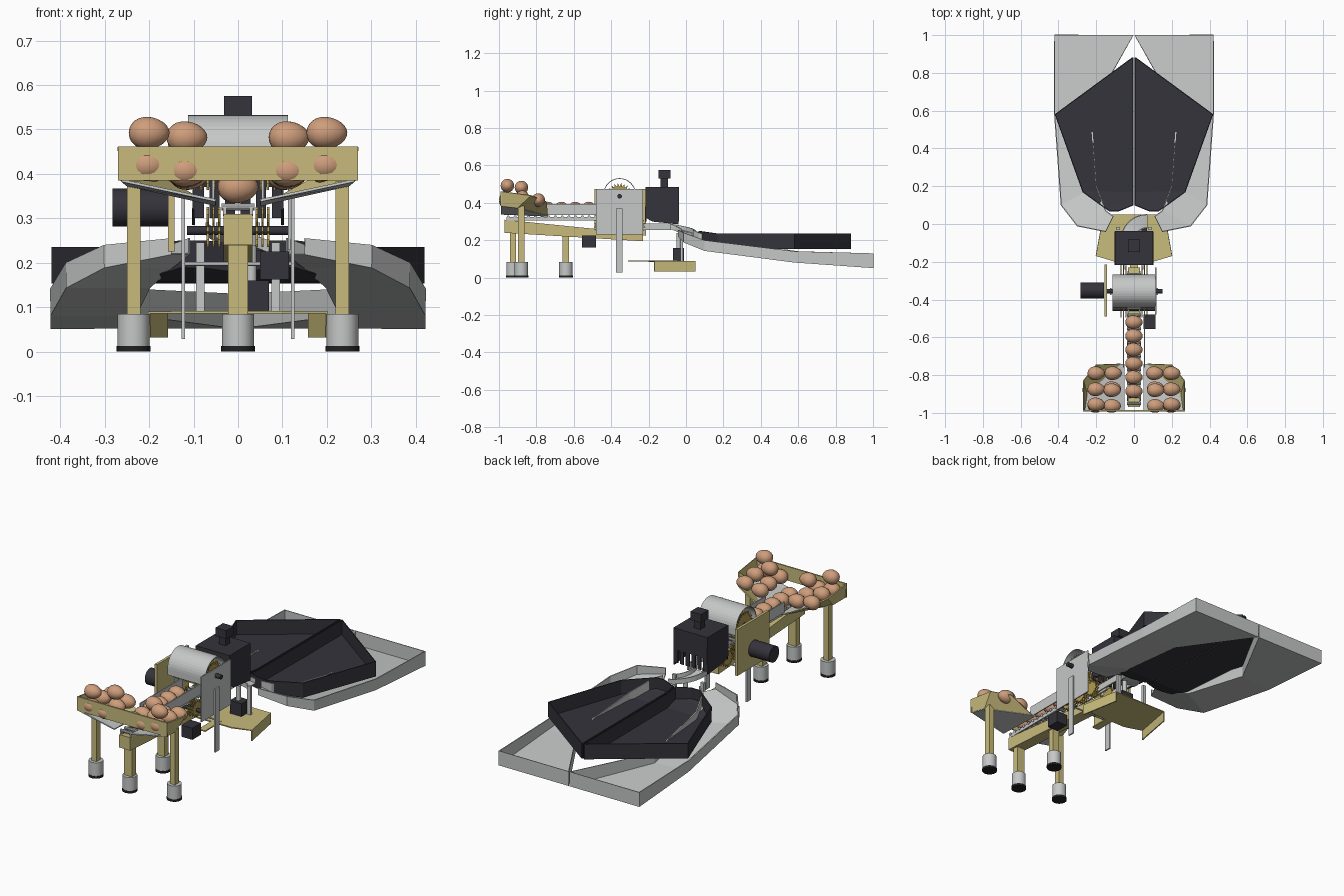
import bpy, bmesh, math
from mathutils import Vector

if "Cube" in bpy.data.objects:
    bpy.data.objects.remove(bpy.data.objects["Cube"])


def material(name, r, g, b):
    m = bpy.data.materials.new(name)
    m.use_nodes = True
    m.diffuse_color = (r, g, b, 1)
    m.node_tree.nodes["Principled BSDF"].inputs["Base Color"].default_value = (r, g, b, 1)
    return m


YELLOW = material("pale yellow", 0.58, 0.5, 0.2)
GREY = material("light grey", 0.56, 0.58, 0.57)
DARK = material("charcoal", 0.035, 0.033, 0.043)
BLACK = material("rubber black", 0.015, 0.015, 0.018)
EGG = material("egg brown", 0.62, 0.34, 0.2)
GOLD = material("brush gold", 0.45, 0.33, 0.08)


def finish(name, bm, mat, thick=0, smooth=False):
    bmesh.ops.recalc_face_normals(bm, faces=bm.faces)
    me = bpy.data.meshes.new(name)
    bm.to_mesh(me)
    bm.free()
    me.materials.append(mat)
    ob = bpy.data.objects.new(name, me)
    bpy.context.collection.objects.link(ob)
    if thick:
        mod = ob.modifiers.new("thickness", "SOLIDIFY")
        mod.thickness, mod.offset = thick, 0
    if smooth:
        bpy.ops.object.select_all(action='DESELECT')
        ob.select_set(True)
        bpy.context.view_layer.objects.active = ob
        bpy.ops.object.shade_smooth_by_angle()
    return ob


def box(name, x, y, z, mat):
    bm = bmesh.new()
    bmesh.ops.create_cube(bm, size=1)
    for v in bm.verts:
        v.co = [a[0] + (c + 0.5) * (a[1] - a[0]) for a, c in zip((x, y, z), v.co)]
    return finish(name, bm, mat)


def cylinder(name, centre, r, depth, axis, mat, sides=32):
    bm = bmesh.new()
    bmesh.ops.create_cone(bm, cap_ends=True, segments=sides, radius1=r, radius2=r, depth=depth)
    turn = Vector(axis).to_track_quat('Z', 'Y')
    for v in bm.verts:
        v.co = turn @ v.co + Vector(centre)
    return finish(name, bm, mat, smooth=True)


def sheet(name, faces, mat, thick=0.006):
    bm = bmesh.new()
    for f in faces:
        bm.faces.new([bm.verts.new(p) for p in f])
    bmesh.ops.remove_doubles(bm, verts=bm.verts, dist=0.0001)
    return finish(name, bm, mat, thick)


def tray(name, stations, side, mat, caps):
    """Stations hold inner x, y, outer x, y, floor z and rim height."""
    inner = [Vector((side * s[0], s[1], s[4])) for s in stations]
    outer = [Vector((side * s[2], s[3], s[4])) for s in stations]
    rise = [Vector((0, 0, s[5])) for s in stations]
    faces = []
    for i in range(len(stations) - 1):
        faces.append((inner[i], inner[i + 1], outer[i + 1], outer[i]))
        for e in (inner, outer):
            faces.append((e[i], e[i + 1], e[i + 1] + rise[i + 1], e[i] + rise[i]))
    for i in caps:
        faces.append((inner[i], outer[i], outer[i] + rise[i], inner[i] + rise[i]))
    sheet(name, faces, mat)


def egg(name, x, y, z):
    bm = bmesh.new()
    bmesh.ops.create_uvsphere(bm, u_segments=20, v_segments=12, radius=1)
    for v in bm.verts:
        taper = 1 - 0.12 * v.co.x
        v.co = (x + v.co.x * 0.046, y + v.co.y * taper * 0.036, z + v.co.z * taper * 0.036)
    finish(name, bm, EGG, smooth=True)


def brush(name, x, y, z, r, spikes):
    """Thin star-shaped bristle disc around the x axis."""
    bm = bmesh.new()
    ring = []
    for i in range(spikes * 2):
        a, q = math.pi * i / spikes, r if i % 2 else r * 0.72
        ring.append(bm.verts.new((x, y + q * math.cos(a), z + q * math.sin(a))))
    bm.faces.new(ring)
    finish(name, bm, GOLD, 0.005)


# Collecting pans and dark sorting trays
pan = [(0.004, 1.0, 0.42, 1.0, 0.053, 0.077), (0.23, 0.6, 0.42, 0.58, 0.083, 0.058),
       (0.2, 0.2, 0.385, 0.1, 0.145, 0.055), (0.15, 0.07, 0.3, -0.01, 0.19, 0.05),
       (0.11, 0.04, 0.15, -0.04, 0.22, 0.035)]
lid = [(0.006, 0.88, 0.008, 0.88, 0.155, 0.08), (0.006, 0.58, 0.417, 0.58, 0.155, 0.08),
       (0.006, 0.17, 0.27, 0.17, 0.158, 0.078), (0.006, 0.1, 0.16, 0.09, 0.18, 0.066),
       (0.08, 0.07, 0.13, 0.07, 0.19, 0.06)]
for s, label in ((1, "left"), (-1, "right")):
    tray(label + "_collecting_pan", pan, s, GREY, (0,))
    tray(label + "_sorting_tray", lid, s, DARK, (0, 4))

# Sorter base with folded skirts, motor and swinging chute
base = [(-0.1, -0.2), (-0.2, -0.17), (-0.16, 0.05), (0.16, 0.05), (0.2, -0.17), (0.1, -0.2)]
sheet("sorter_base", [[(x, y, 0.088) for x, y in base]]
      + [[(s * 0.2, -0.17, 0.088), (s * 0.16, 0.05, 0.088), (s * 0.16, 0.05, 0.032),
          (s * 0.2, -0.17, 0.032)] for s in (1, -1)], YELLOW)
box("base_tab", (-0.02, 0.02), (-0.31, -0.17), (0.086, 0.092), YELLOW)
box("sorter_motor", (0.0, 0.07), (-0.07, -0.01), (0.09, 0.16), DARK)
cylinder("sorter_shaft", (0.03, -0.04, 0.2), 0.012, 0.08, (0, 0, 1), GREY)
arc = []
for i in range(9):
    a = math.pi * (1 - i / 16)
    d = Vector((math.cos(a), math.sin(a), 0))
    c = Vector((0.07, -0.09, 0.265 - 0.005 * i))
    arc.append((c + d * 0.07, c + d * 0.14))
up = Vector((0, 0, 0.025))
sheet("swing_chute", [f for p, q in zip(arc, arc[1:]) for f in (
    (p[0], p[1], q[1], q[0]), (p[0], q[0], q[0] + up, p[0] + up),
    (p[1], q[1], q[1] + up, p[1] + up))], GREY)
for s in (1, -1):
    box("chute_post", (s * 0.085 - 0.01, s * 0.085 + 0.01), (-0.03, -0.015), (0.09, 0.245), GREY)
    box("delivery_rail", (s * 0.045 - 0.004, s * 0.045 + 0.004), (-0.24, -0.08), (0.255, 0.29), GREY)

# Inspection box, open underneath, with hanging fingers and a camera
sheet("inspection_box", [
    [(-0.1, -0.215, 0.484), (0.1, -0.215, 0.484), (0.1, -0.04, 0.484), (-0.1, -0.04, 0.484)],
    *[[(s * 0.1, -0.215, 0.484), (s * 0.1, -0.04, 0.484), (s * 0.1, -0.04, 0.285),
       (s * 0.1, -0.18, 0.3), (s * 0.1, -0.215, 0.32)] for s in (1, -1)],
    *[[(-0.1, y, 0.484), (0.1, y, 0.484), (0.1, y, 0.37), (-0.1, y, 0.37)]
      for y in (-0.215, -0.04)]], DARK)
for i in range(6):
    x = -0.088 + i * 0.035
    for y in (-0.215, -0.04):
        box("curtain_finger", (x - 0.011, x + 0.011), (y - 0.003, y + 0.003), (0.3, 0.375), DARK)
box("camera_neck", (-0.02, 0.02), (-0.135, -0.095), (0.484, 0.53), DARK)
box("camera_head", (-0.032, 0.032), (-0.147, -0.083), (0.53, 0.575), DARK)

# Washer: side plates, arched cover, brushes, drive and legs
box("left_washer_plate", (0.112, 0.118), (-0.48, -0.23), (0.23, 0.475), GREY)
box("right_washer_plate", (-0.157, -0.143), (-0.49, -0.215), (0.225, 0.475), YELLOW)
hood = [(-0.355 + 0.085 * math.cos(math.pi * i / 20), 0.445 + 0.085 * math.sin(math.pi * i / 20))
        for i in range(21)]
hood = [(hood[0][0], 0.41)] + hood + [(hood[-1][0], 0.41)]
sheet("washer_cover", [[(-0.113, *p), (0.113, *p), (0.113, *q), (-0.113, *q)]
                       for p, q in zip(hood, hood[1:])], GREY, 0.004)
for i in range(14):
    brush("washing_brush", -0.098 + i * 0.015, -0.355, 0.435, 0.072, 24)
for s in (1, -1):
    for x in (0.042, 0.055, 0.068):
        for y in (-0.45, -0.35, -0.26):
            brush("lower_brush", s * x, y, 0.28, 0.045, 14)
    box("washer_leg", (s * 0.123 - 0.004, s * 0.123 + 0.004), (-0.375, -0.34), (0.028, 0.37), GREY)
cylinder("brush_axle", (0, -0.355, 0.435), 0.012, 0.3, (1, 0, 0), DARK)
cylinder("lower_axle", (0, -0.45, 0.272), 0.01, 0.23, (1, 0, 0), DARK)
cylinder("tie_rod", (0, -0.357, 0.197), 0.004, 0.25, (1, 0, 0), GREY)
cylinder("brush_motor", (-0.22, -0.352, 0.324), 0.043, 0.124, (1, 0, 0), DARK)
box("conveyor_motor", (0.05, 0.115), (-0.555, -0.48), (0.162, 0.225), DARK)

# Sloping conveyor beam, rails and rollers
beam = [(-0.97, 0.31), (-0.97, 0.24), (-0.23, 0.195), (-0.23, 0.235)]
bm = bmesh.new()
face = bm.faces.new([bm.verts.new((-0.033, *p)) for p in beam])
new = bmesh.ops.extrude_face_region(bm, geom=[face])["geom"]
bmesh.ops.translate(bm, vec=(0.066, 0, 0), verts=[v for v in new if isinstance(v, bmesh.types.BMVert)])
finish("conveyor_beam", bm, YELLOW)
for s in (1, -1):
    box("conveyor_rail", (s * 0.056 - 0.003, s * 0.056 + 0.003), (-0.76, -0.4), (0.335, 0.393), GREY)
    box("roller_track", (s * 0.03 - 0.004, s * 0.03 + 0.004), (-0.96, -0.25), (0.305, 0.325), GREY)
for i in range(20):
    cylinder("conveyor_roller", (0, -0.95 + i * 0.036, 0.325), 0.008, 0.075, (1, 0, 0), GREY, 10)

# Legs with round feet
for x, y, w, top in ((-0.235, -0.88, 0.015, 0.383), (0.235, -0.88, 0.015, 0.383),
                     (0, -0.925, 0.023, 0.26), (0, -0.642, 0.02, 0.24)):
    box("leg", (x - w, x + w), (y - 0.017, y + 0.017), (0.08, top), YELLOW)
    cylinder("foot", (x, y, 0.048), 0.036, 0.073, (0, 0, 1), GREY)
    cylinder("foot_pad", (x, y, 0.006), 0.038, 0.012, (0, 0, 1), BLACK)

# Hopper: front wall, leaning side walls, sloping floor
box("hopper_front", (-0.27, 0.27), (-0.992, -0.984), (0.385, 0.461), YELLOW)
for s in (1, -1):
    rim = [(s * 0.268, -0.988, 0.461), (s * 0.268, -0.83, 0.44), (s * 0.2, -0.745, 0.405)]
    foot = [(s * 0.262, -0.988, 0.385), (s * 0.25, -0.9, 0.375), (s * 0.07, -0.74, 0.335)]
    sheet("hopper_side", [(foot[i], rim[i], rim[i + 1], foot[i + 1]) for i in (0, 1)], YELLOW)
    sheet("hopper_floor", [((s * 0.05, -0.988, 0.34), foot[0], foot[1]),
                           ((s * 0.05, -0.988, 0.34), foot[1], foot[2], (s * 0.05, -0.74, 0.33))], GREY)

# Eggs on the conveyor and in both hopper sides
for i in range(6):
    egg("conveyor_egg", 0, -0.885 + i * 0.073, 0.37)
for s in (1, -1):
    for x, y, z in ((0.2, -0.963, 0.42), (0.115, -0.963, 0.407), (0.2, -0.955, 0.492),
                    (0.115, -0.88, 0.482), (0.2, -0.875, 0.43), (0.115, -0.87, 0.405),
                    (0.2, -0.79, 0.415), (0.11, -0.79, 0.4)):
        egg("hopper_egg", s * x, y, z)
